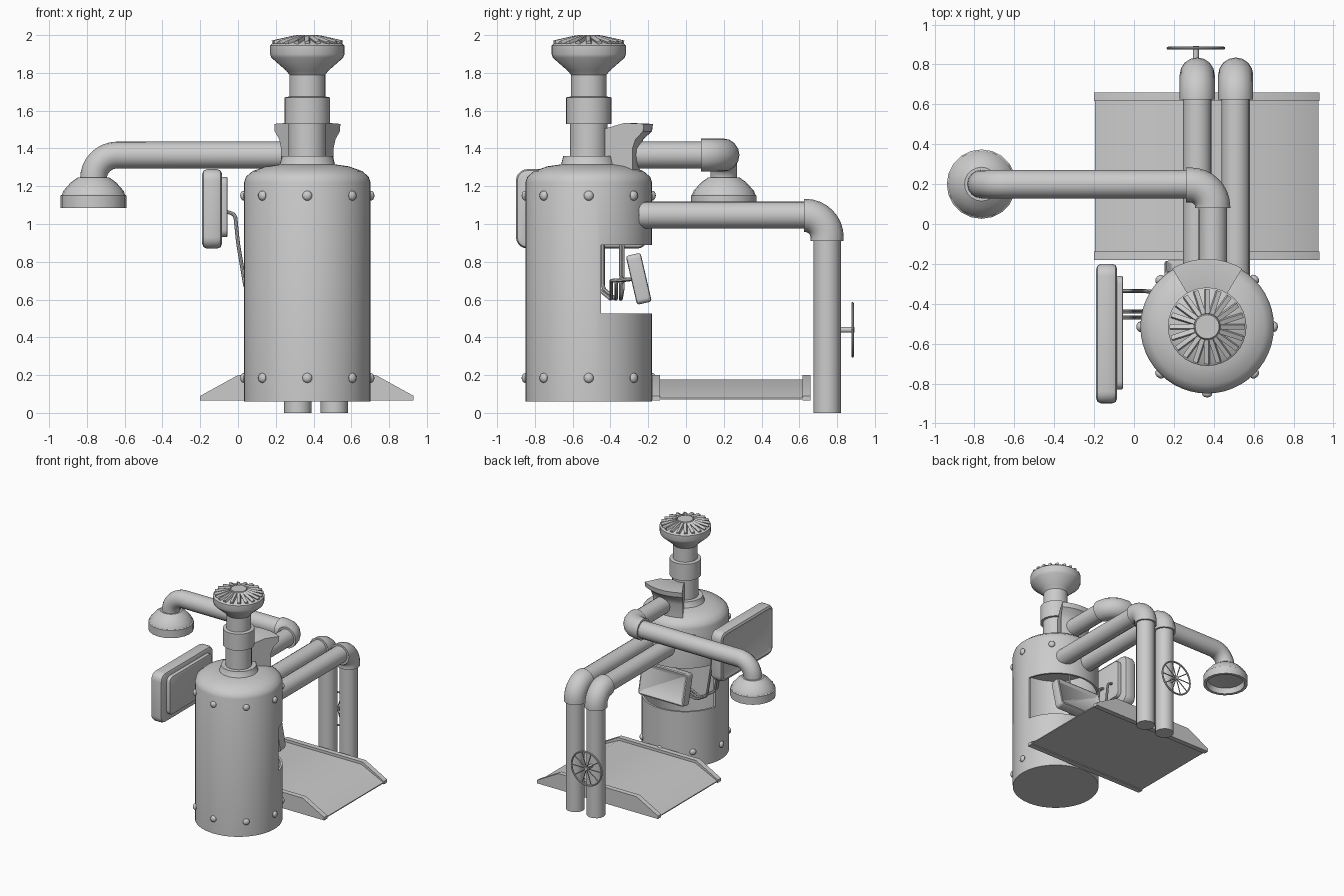
import bpy, bmesh
from math import sin, cos, pi, radians, tau
from mathutils import Vector, Matrix
from mathutils.geometry import interpolate_bezier

cube = bpy.data.objects.get("Cube")
if cube:
    bpy.data.objects.remove(cube, do_unlink=True)

grey = bpy.data.materials.new("plain grey")
grey.use_nodes = True
grey.diffuse_color = (0.6, 0.6, 0.6, 1)
grey.node_tree.nodes["Principled BSDF"].inputs["Base Color"].default_value = grey.diffuse_color
parts = []
TX, TY = 0.367, -0.515      # tank axis


def add_mesh(name, mesh):
    mesh.materials.clear()
    mesh.materials.append(grey)
    ob = bpy.data.objects.new(name, mesh)
    bpy.context.scene.collection.objects.link(ob)
    parts.append(ob)
    return ob


def finish(name, bm):
    bmesh.ops.remove_doubles(bm, verts=bm.verts, dist=1e-5)
    bmesh.ops.recalc_face_normals(bm, faces=bm.faces)
    mesh = bpy.data.meshes.new(name)
    bm.to_mesh(mesh)
    bm.free()
    return add_mesh(name, mesh)


def bake(ob):
    """Return the evaluated mesh of an object."""
    dg = bpy.context.evaluated_depsgraph_get()
    dg.update()
    return bpy.data.meshes.new_from_object(ob.evaluated_get(dg))


def lathe(name, profile, x=TX, y=TY, segs=32, start=0.0, sweep=tau):
    """Turn an (r, z) profile about a vertical axis; partial sweeps get end faces."""
    bm = bmesh.new()
    full = sweep == tau
    rings = []
    for i in range(segs if full else segs + 1):
        a = start + sweep * i / segs
        rings.append([bm.verts.new((x + r * cos(a), y + r * sin(a), z)) for r, z in profile])
    n = len(profile)
    for i in range(segs):
        a, b = rings[i], rings[(i + 1) % len(rings)]
        for j in range(n - 1 if full else n):
            k = (j + 1) % n
            bm.faces.new((a[j], b[j], b[k], a[k]))
    if not full:
        bm.faces.new(rings[0])
        bm.faces.new(rings[-1])
    bmesh.ops.remove_doubles(bm, verts=bm.verts, dist=1e-5)
    bmesh.ops.dissolve_degenerate(bm, edges=bm.edges, dist=1e-6)
    return finish(name, bm)


def pipe(name, pts, radius, bend=0.0, sides=6):
    """Round tube along a path with filleted corners."""
    pts = [Vector(p) for p in pts]
    path = [pts[0]]
    for a, p, b in zip(pts, pts[1:], pts[2:]):
        u, v = (a - p).normalized() * bend, (b - p).normalized() * bend
        path += interpolate_bezier(p + u, p + u * 0.45, p + v * 0.45, p + v, 9)
    path.append(pts[-1])
    cu = bpy.data.curves.new(name, "CURVE")
    cu.dimensions = "3D"
    cu.bevel_depth, cu.bevel_resolution, cu.use_fill_caps = radius, sides, True
    sp = cu.splines.new("POLY")
    sp.points.add(len(path) - 1)
    for q, p in zip(sp.points, path):
        q.co = (*p, 1)
    ob = bpy.data.objects.new(name + "_path", cu)
    bpy.context.scene.collection.objects.link(ob)
    mesh = bake(ob)
    bpy.data.objects.remove(ob, do_unlink=True)
    return add_mesh(name, mesh)


def box(name, lo, hi):
    bm = bmesh.new()
    lo, hi = Vector(lo), Vector(hi)
    bmesh.ops.create_cube(bm, size=1, matrix=Matrix.Translation((lo + hi) / 2) @ Matrix.Diagonal((*(hi - lo), 1)))
    return finish(name, bm)


def prism(name, outline, y0, y1):
    """Extrude an (x, z) outline along y."""
    bm = bmesh.new()
    face = bm.faces.new([bm.verts.new((x, y0, z)) for x, z in outline])
    out = bmesh.ops.extrude_face_region(bm, geom=[face])["geom"]
    bmesh.ops.translate(bm, vec=(0, y1 - y0, 0), verts=[g for g in out if isinstance(g, bmesh.types.BMVert)])
    return finish(name, bm)


def panel(name, size, centre, corner, edge, rot=Matrix(), inset=0.0):
    """Rounded plate, thin along local x, with an optional sunken screen on its -x side."""
    bm = bmesh.new()
    bmesh.ops.create_cube(bm, size=1, matrix=Matrix.Diagonal((*size, 1)))
    along = [e for e in bm.edges if abs(e.verts[0].co.x - e.verts[1].co.x) > size[0] / 2]
    bmesh.ops.bevel(bm, geom=along, offset=corner, segments=5, profile=0.5, affect="EDGES")
    rims = [e for e in bm.edges if abs(e.verts[0].co.x - e.verts[1].co.x) < 1e-5
            and any(abs(f.normal.x) > 0.9 for f in e.link_faces)]
    bmesh.ops.bevel(bm, geom=rims, offset=edge, segments=2, profile=0.5, affect="EDGES")
    if inset:
        bm.normal_update()
        front = min(bm.faces, key=lambda f: f.calc_center_median().x)
        bmesh.ops.inset_region(bm, faces=[front], thickness=inset)
        bmesh.ops.translate(bm, vec=(0.012, 0, 0), verts=front.verts[:])
    bm.transform(Matrix.Translation(centre) @ rot)
    return finish(name, bm)


# Tank shell, hollowed and opened at the back
tank = lathe("tank", [(0, 0.06), (0.335, 0.06), (0.335, 1.22), (0.325, 1.25), (0.29, 1.28), (0.22, 1.305),
                      (0.15, 1.315), (0, 1.315)], segs=48)
hollow = lathe("tank_hollow", [(0, 0.09), (0.318, 0.09), (0.318, 1.19), (0, 1.19)], segs=48)
opening = box("tank_opening", (TX - 0.5, -0.45, 0.525), (TX + 0.5, 0, 0.89))
for cutter in (hollow, opening):
    cutter.hide_render = True
    mod = tank.modifiers.new("cut", "BOOLEAN")
    mod.operation, mod.solver, mod.object = "DIFFERENCE", "EXACT", cutter
mesh = bake(tank)
for ob in (tank, hollow, opening):
    parts.remove(ob)
    bpy.data.objects.remove(ob, do_unlink=True)
add_mesh("tank", mesh)

# Bolts in two rings
bm = bmesh.new()
for z in (0.185, 1.15):
    for i in range(8):
        a = i * pi / 4
        pos = Matrix.Translation((TX + 0.337 * cos(a), TY + 0.337 * sin(a), z))
        bmesh.ops.create_uvsphere(bm, u_segments=12, v_segments=8, radius=0.026,
                                  matrix=pos @ Matrix.Rotation(a, 4, "Z") @ Matrix.Diagonal((0.7, 1, 1, 1)))
finish("tank_bolts", bm)

# Neck, band and flared chimney cap
lathe("neck", [(0, 1.29), (0.16, 1.3), (0.145, 1.32), (0.135, 1.36), (0.1, 1.36), (0.1, 1.53), (0.12, 1.53),
               (0.12, 1.67), (0.095, 1.675), (0.095, 1.79), (0.11, 1.81), (0.19, 1.88), (0.197, 1.9),
               (0.197, 1.945), (0.185, 1.955), (0.07, 1.98), (0.06, 2.0), (0, 2.0)])
bm = bmesh.new()
for i in range(20):
    turn = Matrix.Translation((TX, TY, 1.972)) @ Matrix.Rotation(i * tau / 20, 4, "Z")
    tilt = Matrix.Translation((0.125, 0, 0)) @ Matrix.Rotation(0.22, 4, "Y") @ Matrix.Rotation(0.35, 4, "X")
    bmesh.ops.create_cube(bm, size=1, matrix=turn @ tilt @ Matrix.Diagonal((0.125, 0.024, 0.02, 1)))
finish("cap_slats", bm)

# Hooded bracket behind the neck
lathe("hood", [(0.08, 1.26), (0.27, 1.26), (0.27, 1.4), (0.29, 1.45), (0.335, 1.49), (0.34, 1.53), (0.22, 1.535),
               (0.08, 1.5)], segs=10, start=radians(59), sweep=radians(62))

# Shower arm, elbow and head
SX, SY, SZ = -0.765, 0.2, 1.365
pipe("shower_arm", [(0.395, -0.27, SZ), (0.395, SY, SZ), (SX, SY, SZ), (SX, SY, 1.22)], 0.071, 0.125)
pipe("shower_elbow", [(0.395, 0.08, SZ), (0.395, SY - 0.005, SZ), (0.26, SY - 0.005, SZ)], 0.088, 0.11)
lathe("shower_head", [(0, 1.245), (0.085, 1.245), (0.12, 1.22), (0.16, 1.175), (0.167, 1.155), (0.174, 1.15),
                      (0.174, 1.085), (0.15, 1.085), (0.14, 1.13), (0, 1.14)], SX, SY, 20)

# Twin pipes running back and down to the ground
for name, x in (("right", 0.317), ("left", 0.51)):
    pipe(name + "_feed_pipe", [(x, -0.25, 1.047), (x, 0.68, 1.047)], 0.071)
    pipe(name + "_leg_pipe", [(x, 0.747, 0), (x, 0.747, 0.96)], 0.073)
    pipe(name + "_pipe_elbow", [(x, 0.625, 1.045), (x, 0.747, 1.045), (x, 0.747, 0.91)], 0.088, 0.115)

# Valve wheel
WX, WY, WZ = 0.31, 0.882, 0.44
ring = [(WX + 0.14 * cos(a), WY, WZ + 0.14 * sin(a)) for a in (tau * i / 32 for i in range(33))]
pipe("valve_rim", ring, 0.007, sides=2)
for i in range(5):
    dx, dz = 0.14 * cos(i * pi / 5), 0.14 * sin(i * pi / 5)
    pipe("valve_spoke", [(WX - dx, WY, WZ - dz), (WX + dx, WY, WZ + dz)], 0.004, sides=2)
pipe("valve_stem", [(WX, 0.8, WZ), (WX, 0.892, WZ)], 0.015)

# Sloped floor plate with raised end ribs
prism("floor_plate", [(-0.195, 0.072), (0.925, 0.072), (0.925, 0.08), (0.72, 0.178), (0.01, 0.178),
                      (-0.195, 0.08)], -0.15, 0.63)
for name, y in (("front", -0.18), ("back", 0.617)):
    prism(name + "_floor_rib", [(-0.2, 0.065), (0.93, 0.065), (0.93, 0.09), (0.73, 0.2), (0.0, 0.2),
                                (-0.2, 0.09)], y, y + 0.043)

# Large side screen with its backing
panel("side_screen", (0.105, 0.7, 0.42), (-0.137, -0.55, 1.08), 0.06, 0.025, inset=0.03)
panel("side_screen_back", (0.06, 0.57, 0.32), (-0.085, -0.545, 1.09), 0.04, 0.008)

# Small tilted screen in the opening
tilt = Matrix.Rotation(radians(13), 4, "X") @ Matrix.Rotation(radians(-90), 4, "Z")
panel("small_screen", (0.08, 0.43, 0.265), (TX, -0.25, 0.71), 0.025, 0.012, tilt, 0.025)

# Bent support rods between the screens
for i, y in enumerate((-0.335, -0.44, -0.47)):
    e = -0.345 - 0.025 * i
    pipe("support_rod", [(-0.06, y, 1.065), (-0.015, y, 1.05), (0.0, y, 0.9), (0.04, y, 0.66),
                         (0.14, e, 0.6), (0.27 + 0.04 * i, e, 0.62 + 0.04 * i),
                         (0.3 + 0.04 * i, e, 0.7), (0.32 + 0.04 * i, -0.27, 0.71)], 0.01, 0.02, 2)
pipe("hanging_rod", [(TX, -0.345, 1.2), (TX, -0.345, 0.7), (TX, -0.27, 0.71)], 0.009, 0.03, 2)

# Smooth shading with crisp edges
bpy.ops.object.select_all(action="DESELECT")
for ob in parts:
    ob.select_set(True)
bpy.context.view_layer.objects.active = parts[0]
bpy.ops.object.shade_smooth_by_angle(angle=radians(35))
